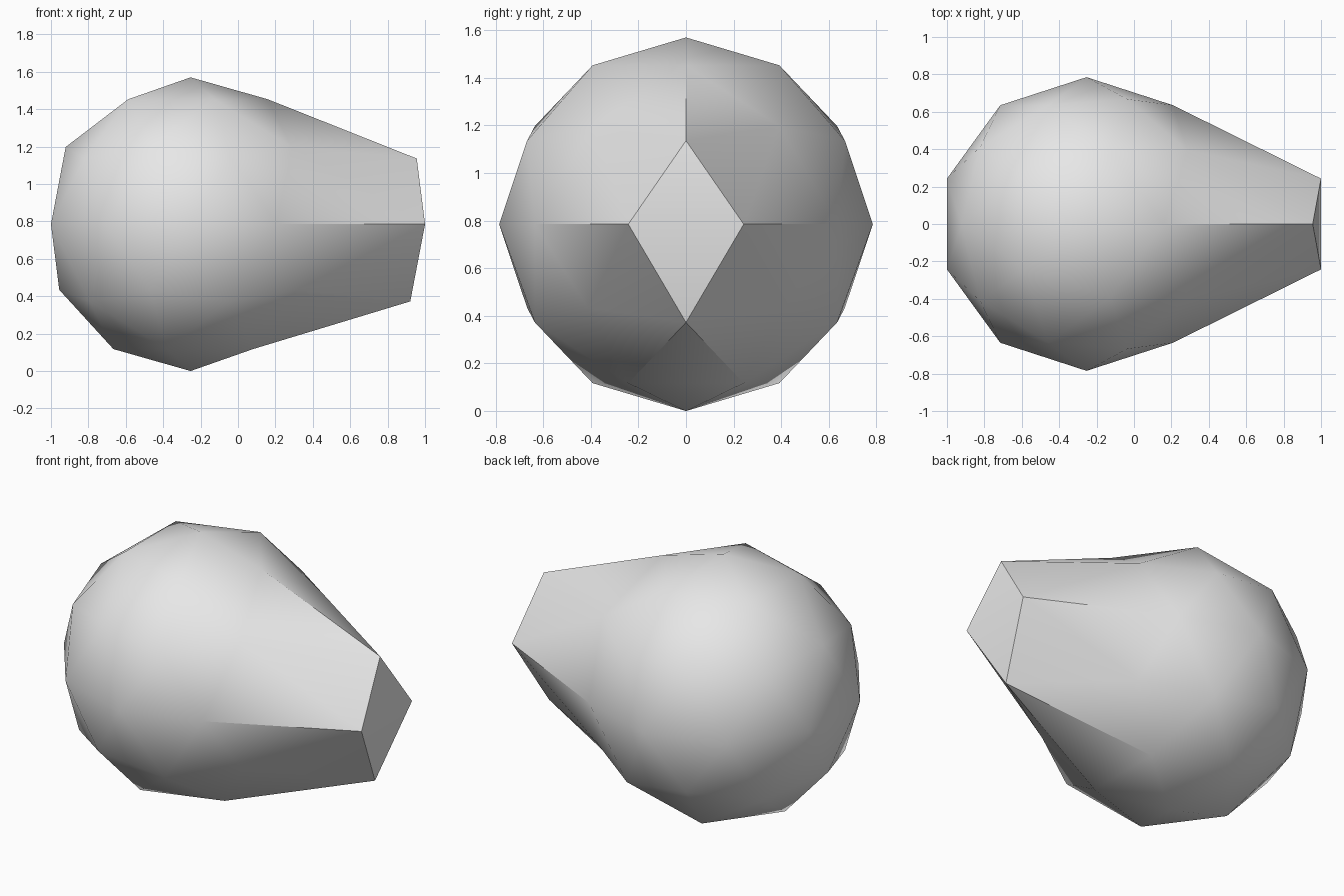
import bpy
import math

RADIUS = 0.785
CENTRE_X = -0.2535
STRETCH = 0.507

# Remove the default object
cube = bpy.data.objects.get("Cube")
if cube:
    bpy.data.objects.remove(cube, do_unlink=True)

# Material
grey = bpy.data.materials.new("light grey")
grey.use_nodes = True
grey.diffuse_color = (0.8, 0.8, 0.8, 1)
for node in grey.node_tree.nodes:
    if node.type == 'BSDF_PRINCIPLED':
        node.inputs["Base Color"].default_value = grey.diffuse_color

# Faceted ball body
bpy.ops.mesh.primitive_ico_sphere_add(subdivisions=2, radius=RADIUS, location=(0, 0, 0))
body = bpy.context.object
body.name = body.data.name = "tapered_stone_body"
body.data.materials.append(grey)

# Pull the end facet out into a blunt snout, then place the body
for v in body.data.vertices:
    if v.co.x > 0.8 * RADIUS:
        v.co.x += STRETCH
    v.co.x += CENTRE_X
    v.co.z += RADIUS
body.data.update()

# Smooth shading with sharp ridges
bpy.ops.object.shade_smooth_by_angle(angle=math.radians(30))
